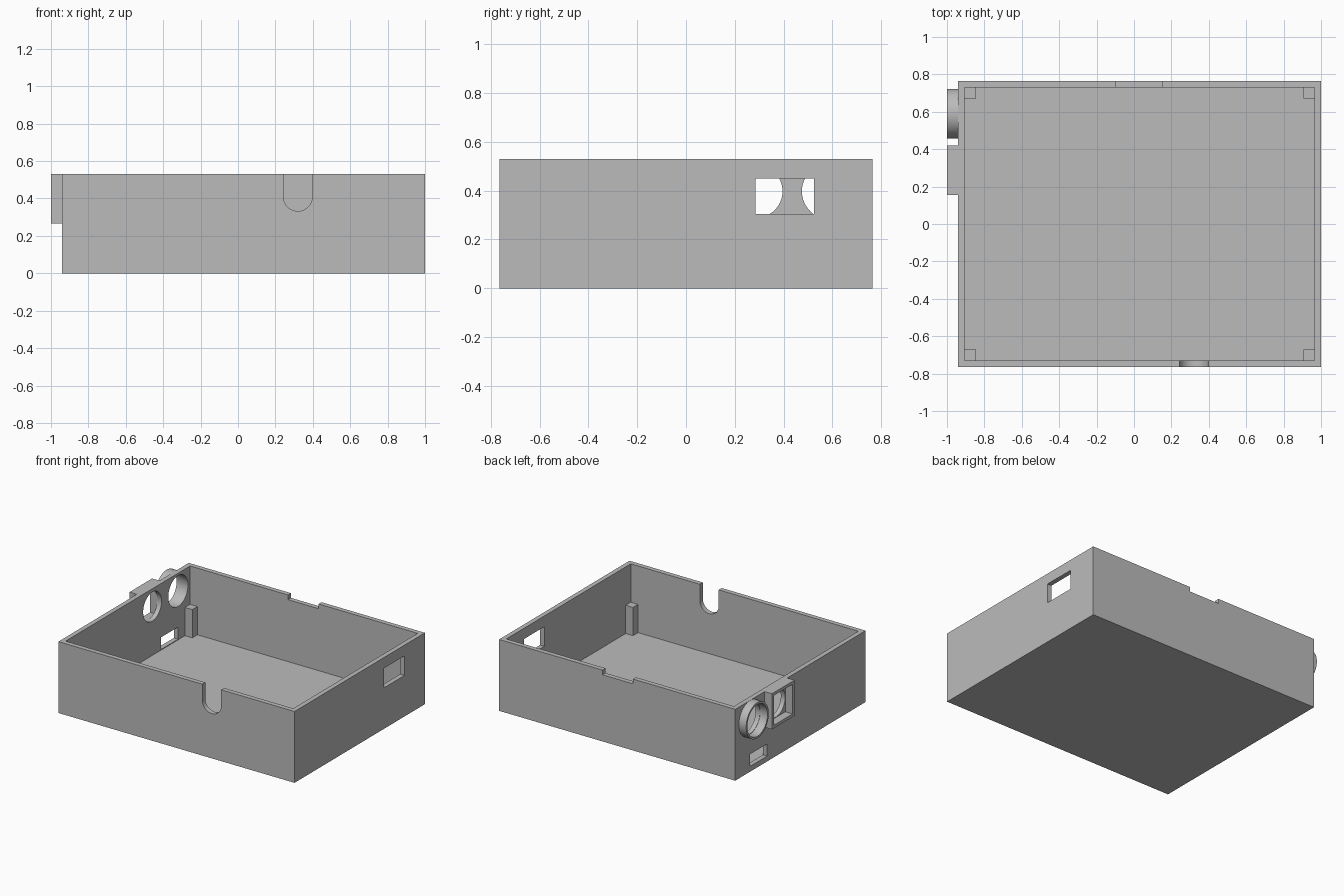
import bpy
from math import radians

cube = bpy.data.objects.get("Cube")
if cube:
    bpy.data.objects.remove(cube, do_unlink=True)

grey = bpy.data.materials.new("plain grey")
grey.use_nodes = True
grey.diffuse_color = (0.5, 0.5, 0.5, 1)
grey.node_tree.nodes["Principled BSDF"].inputs["Base Color"].default_value = (0.5, 0.5, 0.5, 1)


def box(name, x, y, z):
    """Box spanning three (low, high) ranges."""
    spans = (x, y, z)
    bpy.ops.mesh.primitive_cube_add(size=1, location=[(a + b) / 2 for a, b in spans])
    ob = bpy.context.object
    ob.name = name
    ob.scale = [b - a for a, b in spans]
    bpy.ops.object.transform_apply(location=True, rotation=True, scale=True)
    ob.data.materials.append(grey)
    return ob


def rod(name, axis, radius, span, centre):
    """Cylinder along X or Y; centre gives the other two coordinates."""
    mid, depth = sum(span) / 2, span[1] - span[0]
    if axis == "X":
        loc, rot = (mid, *centre), (0, radians(90), 0)
    else:
        loc, rot = (centre[0], mid, centre[1]), (radians(90), 0, 0)
    bpy.ops.mesh.primitive_cylinder_add(vertices=64, radius=radius, depth=depth,
                                        location=loc, rotation=rot)
    ob = bpy.context.object
    ob.name = name
    bpy.ops.object.transform_apply(location=True, rotation=True, scale=True)
    ob.data.materials.append(grey)
    return ob


def cut(target, cutter):
    """Subtract the cutter, then discard it."""
    bpy.ops.object.select_all(action="DESELECT")
    bpy.context.view_layer.objects.active = target
    target.select_set(True)
    mod = target.modifiers.new("cut", "BOOLEAN")
    mod.operation, mod.solver, mod.object = "DIFFERENCE", "EXACT", cutter
    bpy.ops.object.modifier_apply(modifier=mod.name)
    bpy.data.objects.remove(cutter, do_unlink=True)


def smooth(ob):
    bpy.ops.object.select_all(action="DESELECT")
    bpy.context.view_layer.objects.active = ob
    ob.select_set(True)
    bpy.ops.object.shade_smooth_by_angle(angle=radians(30))


WALL, TOP = 0.035, 0.53
X0, X1, Y = -0.94, 1.0, 0.765
IX0, IX1, IY = X0 + WALL, X1 - WALL, Y - WALL
HOLE_Z, OUTER = 0.3975, 0.1325
ROUND_Y, SQUARE_Y = 0.59, 0.2875
THROUGH = (-1.1, -0.85)

# Open tray
tray = box("tray", (X0, X1), (-Y, Y), (0, TOP))
cut(tray, box("cavity", (IX0, IX1), (-IY, IY), (WALL, 0.7)))

# Round holes and cable slot in the -x wall
cut(tray, rod("round_hole", "X", 0.115, THROUGH, (ROUND_Y, HOLE_Z)))
cut(tray, rod("second_hole", "X", 0.108, THROUGH, (SQUARE_Y, HOLE_Z)))
cut(tray, box("slot", THROUGH, (0.39, 0.59), (0.04, 0.13)))

# Window in the +x wall
cut(tray, box("window", (0.9, 1.1), (0.285, 0.525), (0.305, 0.45)))

# Rounded notch in the front rim
front = (-0.8, -0.7)
cut(tray, rod("notch_round", "Y", 0.0775, front, (0.32, 0.41)))
cut(tray, box("notch_slot", (0.2425, 0.3975), front, (0.41, 0.6)))

# Shallow notch in the back rim
cut(tray, box("back_notch", (-0.1, 0.15), (0.7, 0.8), (TOP - WALL, 0.6)))
smooth(tray)

# Collars standing out from the -x wall
ring = rod("round_collar", "X", OUTER, (-1, X0), (ROUND_Y, HOLE_Z))
cut(ring, rod("bore", "X", 0.118, THROUGH, (ROUND_Y, HOLE_Z)))
smooth(ring)

frame = box("square_collar", (-1, X0), (SQUARE_Y - OUTER, SQUARE_Y + OUTER),
            (HOLE_Z - OUTER, HOLE_Z + OUTER))
cut(frame, box("opening", THROUGH, (SQUARE_Y - 0.11, SQUARE_Y + 0.11),
               (HOLE_Z - 0.11, HOLE_Z + 0.11)))

# Corner posts
POST = 0.06
for side, xs in (("right", (IX0, IX0 + POST)), ("left", (IX1 - POST, IX1))):
    for end, ys in (("front", (-IY, POST - IY)), ("back", (IY - POST, IY))):
        box(f"{end}_{side}_post", xs, ys, (WALL, 0.245))
